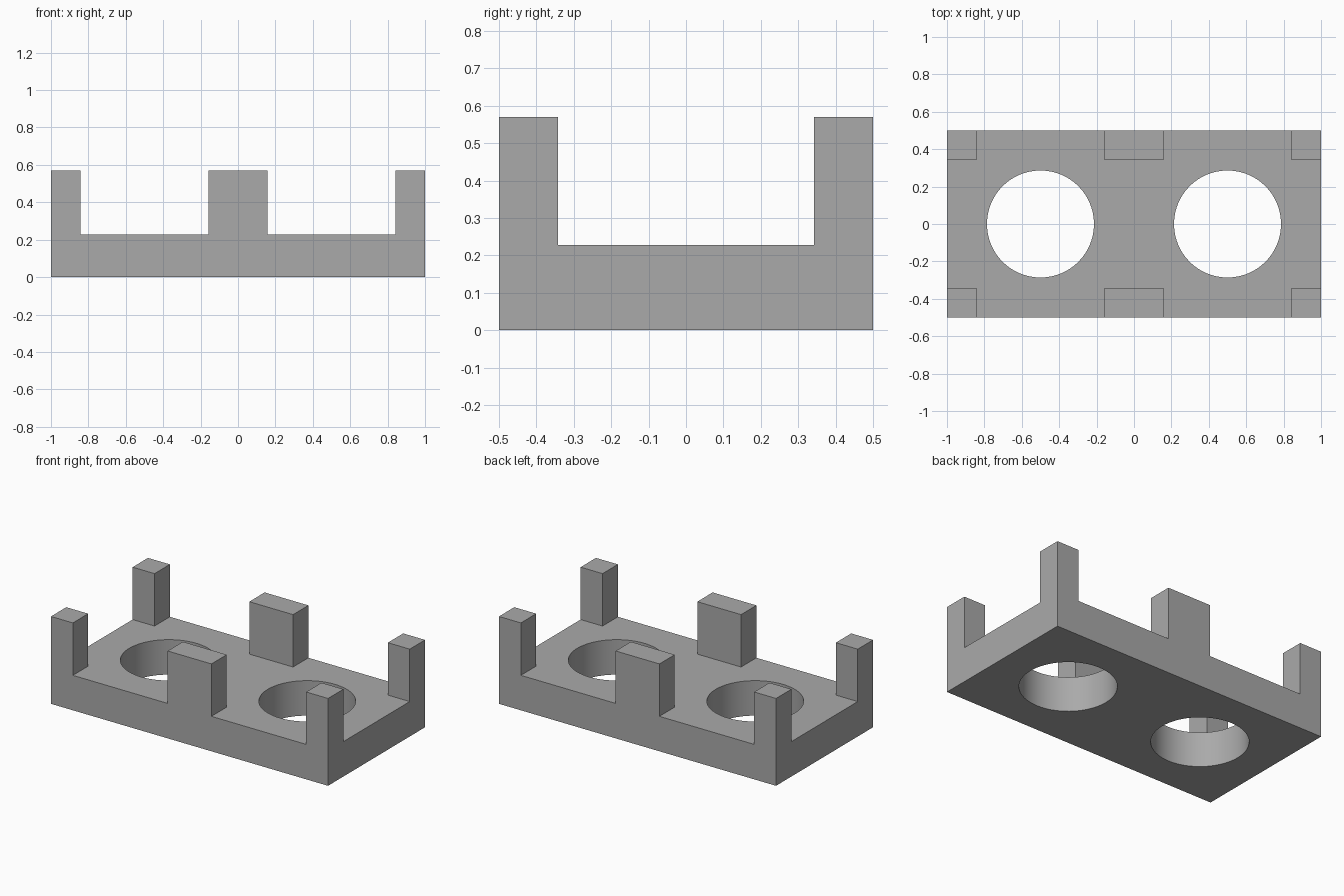
import bpy, bmesh
from mathutils import Vector

BASE_TOP, POST_TOP = 0.228, 0.57
HOLE_RADIUS, HOLE_X = 0.286, 0.5
X_CUTS = (-1, -0.842, -0.158, 0.158, 0.842, 1)
Y_CUTS = (-0.5, -0.342, 0.342, 0.5)

default = bpy.data.objects.get("Cube")
if default:
    bpy.data.objects.remove(default, do_unlink=True)

grey = bpy.data.materials.new("grey")
grey.use_nodes = True
colour = (0.4, 0.4, 0.4, 1)
grey.diffuse_color = colour
grey.node_tree.nodes["Principled BSDF"].inputs["Base Color"].default_value = colour


def raise_faces(bm, faces, height):
    """Extrude faces upward and return the new top faces."""
    result = bmesh.ops.extrude_face_region(bm, geom=faces)["geom"]
    verts = [g for g in result if isinstance(g, bmesh.types.BMVert)]
    bmesh.ops.translate(bm, verts=verts, vec=Vector((0, 0, height)))
    return [g for g in result if isinstance(g, bmesh.types.BMFace)]


def make_object(bm, name):
    mesh = bpy.data.meshes.new(name)
    bm.to_mesh(mesh)
    bm.free()
    mesh.materials.append(grey)
    obj = bpy.data.objects.new(name, mesh)
    bpy.context.collection.objects.link(obj)
    return obj


# Footprint divided into cells, raised into the slab
bm = bmesh.new()
rows = [[bm.verts.new((x, y, 0)) for x in X_CUTS] for y in Y_CUTS]
cells = [bm.faces.new((low[i], low[i + 1], high[i + 1], high[i]))
         for low, high in zip(rows, rows[1:]) for i in range(len(X_CUTS) - 1)]
top = raise_faces(bm, cells, BASE_TOP)

# Corner posts and the wide middle posts on both long sides
for face in top:
    c = face.calc_center_median()
    if abs(c.y) > 0.34 and (abs(c.x) < 0.1 or abs(c.x) > 0.84):
        raise_faces(bm, [face], POST_TOP - BASE_TOP)
bmesh.ops.recalc_face_normals(bm, faces=bm.faces[:])
bmesh.ops.dissolve_limit(bm, angle_limit=0.01, verts=bm.verts[:], edges=bm.edges[:])
tray = make_object(bm, "tray_with_posts")

# Two round through holes
for side in (-1, 1):
    bm = bmesh.new()
    bmesh.ops.create_cone(bm, cap_ends=True, segments=96, radius1=HOLE_RADIUS,
                          radius2=HOLE_RADIUS, depth=1)
    bmesh.ops.translate(bm, verts=bm.verts[:], vec=Vector((side * HOLE_X, 0, 0.1)))
    cutter = make_object(bm, "hole_cutter")
    cutter.hide_render = True
    hole = tray.modifiers.new("round_hole", "BOOLEAN")
    hole.operation, hole.solver, hole.object = "DIFFERENCE", "EXACT", cutter
    bpy.context.view_layer.objects.active = tray
    bpy.ops.object.modifier_apply(modifier=hole.name)
    bpy.data.objects.remove(cutter, do_unlink=True)

# Smooth hole walls, crisp edges elsewhere
bpy.ops.object.select_all(action="DESELECT")
tray.select_set(True)
bpy.context.view_layer.objects.active = tray
bpy.ops.object.shade_smooth_by_angle(angle=0.5)
